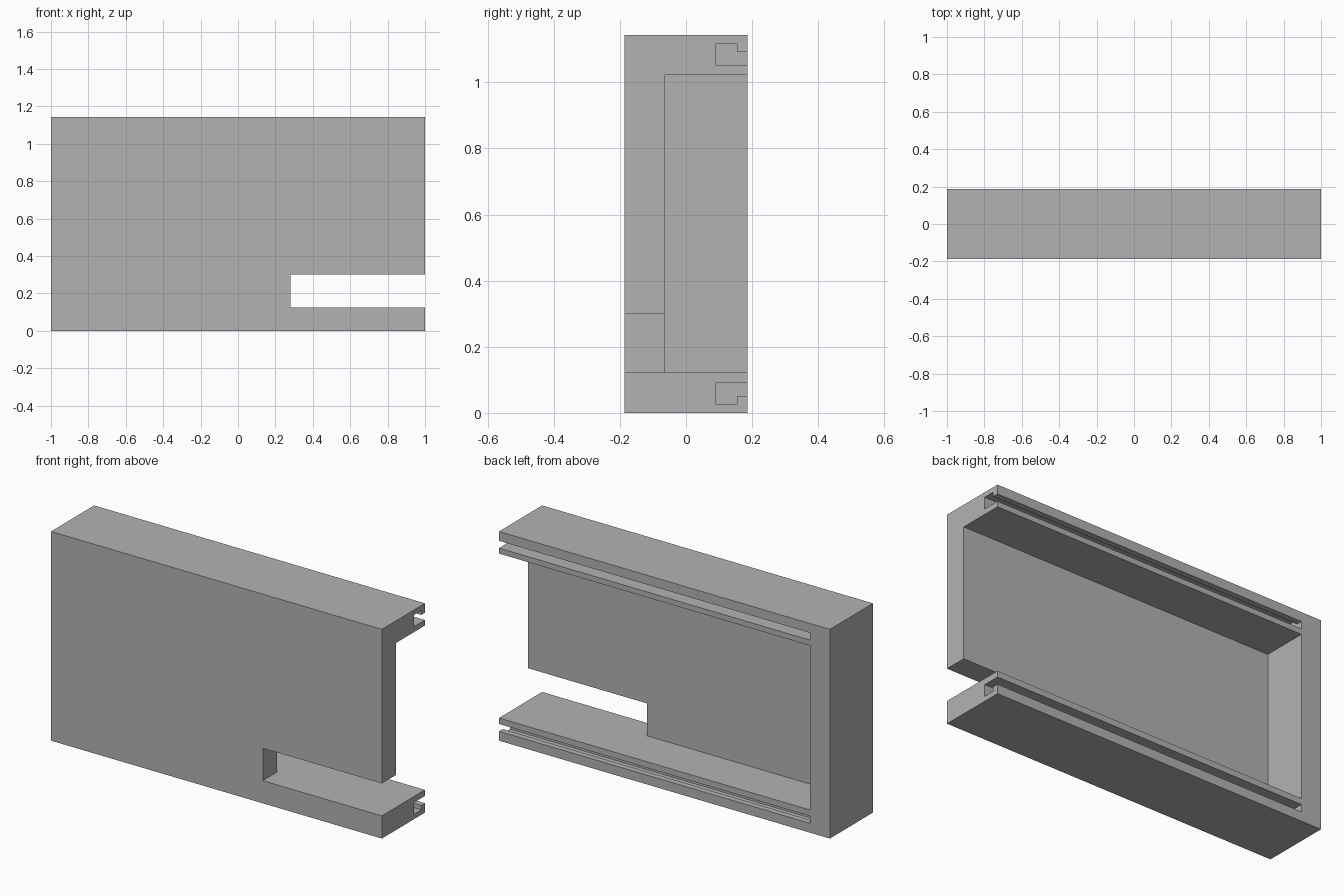
import bpy
import bmesh

cube = bpy.data.objects.get("Cube")
if cube:
    bpy.data.objects.remove(cube, do_unlink=True)

# Overall sizes
HALF_X, HALF_Y, HEIGHT = 1.0, 0.186, 1.143
END_X = -0.88             # inner face of the closed end
FLOOR, CEILING = 0.124, 1.022
PANEL_Y = -0.063          # inner face of the front panel
OVER = 0.1                # cutters reach past the open sides

grey = bpy.data.materials.new("plain grey")
grey.use_nodes = True
colour = (0.45, 0.45, 0.45, 1)
grey.diffuse_color = colour
grey.node_tree.nodes["Principled BSDF"].inputs["Base Color"].default_value = colour


def prism(name, profile, x0, x1):
    """Extrude a (y, z) profile along x."""
    bm = bmesh.new()
    face = bm.faces.new([bm.verts.new((x0, y, z)) for y, z in profile])
    ext = bmesh.ops.extrude_face_region(bm, geom=[face])
    moved = [v for v in ext["geom"] if isinstance(v, bmesh.types.BMVert)]
    bmesh.ops.translate(bm, verts=moved, vec=(x1 - x0, 0, 0))
    bmesh.ops.recalc_face_normals(bm, faces=bm.faces)
    mesh = bpy.data.meshes.new(name)
    bm.to_mesh(mesh)
    bm.free()
    mesh.materials.append(grey)
    obj = bpy.data.objects.new(name, mesh)
    bpy.context.collection.objects.link(obj)
    return obj


def rect(y0, y1, z0, z1):
    return [(y0, z0), (y1, z0), (y1, z1), (y0, z1)]


# Solid block
housing = prism("housing", rect(-HALF_Y, HALF_Y, 0, HEIGHT), -HALF_X, HALF_X)

# Hooked slot for the sliding cover, mirrored top to bottom
back = HALF_Y + OVER
slot = [(0.091, 0.027), (0.154, 0.027), (0.154, 0.051),
        (back, 0.051), (back, 0.091), (0.091, 0.091)]
upper_slot = [(y, HEIGHT - z) for y, z in slot]

open_x = HALF_X + OVER
cutters = [
    prism("cavity_cutter", rect(PANEL_Y, back, FLOOR, CEILING), END_X, open_x),
    prism("notch_cutter", rect(-back, PANEL_Y + 0.05, FLOOR, 0.301), 0.28, open_x),
    prism("lower_slot_cutter", slot, END_X, open_x),
    prism("upper_slot_cutter", upper_slot, END_X, open_x),
]
for cutter in cutters:
    cutter.hide_render = True
    mod = housing.modifiers.new(cutter.name, "BOOLEAN")
    mod.operation = "DIFFERENCE"
    mod.solver = "EXACT"
    mod.object = cutter

# Bake the cuts and drop the cutters
deps = bpy.context.evaluated_depsgraph_get()
baked = bpy.data.meshes.new_from_object(housing.evaluated_get(deps))
housing.modifiers.clear()
housing.data = baked
baked.name = "housing"
baked.materials.clear()
baked.materials.append(grey)
for poly in baked.polygons:
    poly.material_index = 0
for cutter in cutters:
    bpy.data.objects.remove(cutter, do_unlink=True)
